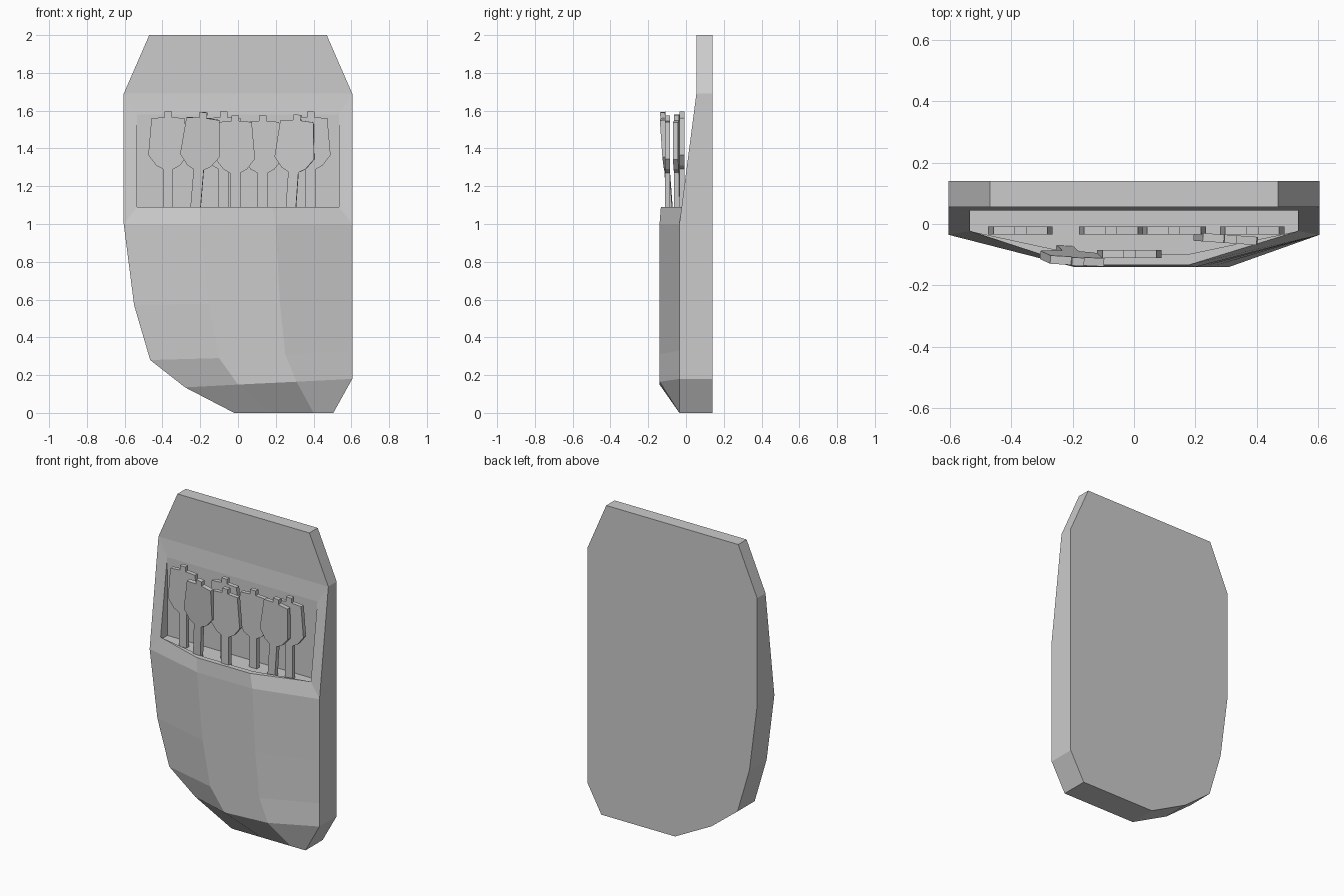
import bpy, bmesh
from math import radians
from mathutils import Matrix, Euler

if "Cube" in bpy.data.objects:
    bpy.data.objects.remove(bpy.data.objects["Cube"])

BACK, EDGE, FRONT = 0.14, -0.035, -0.14


def make_object(name, bm):
    bmesh.ops.recalc_face_normals(bm, faces=bm.faces)
    mesh = bpy.data.meshes.new(name)
    bm.to_mesh(mesh)
    bm.free()
    obj = bpy.data.objects.new(name, mesh)
    bpy.context.collection.objects.link(obj)
    return obj


# Pouch body: rows of four points (x, z) down the faceted front
bm = bmesh.new()
v = lambda x, y, z: bm.verts.new((x, y, z))
front_rows = [
    [(-.605, 1.0), (-.195, 1.0), (.20, 1.0), (.605, 1.0)],
    [(-.55, .57), (-.155, .575), (.22, .60), (.605, .60)],
    [(-.465, .28), (-.10, .29), (.25, .31), (.605, .33)],
    [(-.28, .135), (0, .15), (.31, .165), (.605, .18)],
]
rim = [v(-.535, -.023, 1.09), v(-.2, -.133, 1.09), v(.18, -.133, 1.09), v(.535, -.023, 1.09)]
rows = [rim]
for row in front_rows:
    rows.append([v(x, FRONT if 0 < i < 3 else EDGE, z) for i, (x, z) in enumerate(row)])
rows.append([v(x, EDGE, 0) for x in (-.02, .19, .40, .505)])
for a, b in zip(rows, rows[1:]):
    for i in range(3):
        bm.faces.new((a[i], a[i + 1], b[i + 1], b[i]))

# Upper panel and sloping frame around the opening
sl, sr = v(-.605, .055, 1.69), v(.605, .055, 1.69)
tl, tr = v(-.47, .055, 2), v(.47, .055, 2)
ol, orr = v(-.535, .044, 1.58), v(.535, .044, 1.58)
bm.faces.new((sl, sr, tr, tl))
bm.faces.new((sl, ol, orr, sr))
bm.faces.new((sl, rows[1][0], rim[0], ol))
bm.faces.new((sr, orr, rim[3], rows[1][3]))

# Pocket recess: rim strip, shallow floor, back wall and end walls
inner = [v(-.18, -.1, 1.09), v(.17, -.1, 1.09)]
floor = [v(-.535, -.023, 1.075), v(-.18, -.1, 1.075), v(.17, -.1, 1.075), v(.535, -.023, 1.075)]
fl, fr = v(-.535, .046, 1.075), v(.535, .046, 1.075)
lip = [rim[0], *inner, rim[3]]
bm.faces.new((rim[0], rim[1], inner[0]))
bm.faces.new((rim[1], rim[2], inner[1], inner[0]))
bm.faces.new((rim[2], rim[3], inner[1]))
for i in range(3):
    bm.faces.new((lip[i], lip[i + 1], floor[i + 1], floor[i]))
bm.faces.new((*floor, fr, fl))
bm.faces.new((fl, fr, orr, ol))
bm.faces.new((ol, rim[0], floor[0], fl))
bm.faces.new((orr, fr, floor[3], rim[3]))

# Side walls and flat back
outline = [tl, sl] + [r[0] for r in rows[1:]] + rows[-1][1:] + \
          [r[3] for r in reversed(rows[1:-1])] + [sr, tr]
back = [v(p.co.x, BACK, p.co.z) for p in outline]
n = len(outline)
for i in range(n):
    j = (i + 1) % n
    bm.faces.new((outline[i], outline[j], back[j], back[i]))
bm.faces.new(back)
make_object("pouch", bm)

# Paddle-shaped tools: half profile, height measured from the pocket floor
HALF = [(.02, .515), (.02, .485), (.088, .48), (.105, .285),
        (.063, .23), (.027, .21), (.027, -.01)]


def paddle(index, x, y, lift=0, roll=0, pitch=0, yaw=0, thick=.027):
    bm = bmesh.new()
    profile = HALF + [(-px, pz) for px, pz in reversed(HALF)]
    face = bm.faces.new([bm.verts.new((px, -thick / 2, pz + lift)) for px, pz in profile])
    ext = bmesh.ops.extrude_face_region(bm, geom=[face])
    bmesh.ops.translate(bm, vec=(0, thick, 0),
                        verts=[e for e in ext["geom"] if isinstance(e, bmesh.types.BMVert)])
    rot = Euler((radians(pitch), radians(roll), radians(yaw))).to_matrix().to_4x4()
    bm.transform(Matrix.Translation((x, y, 1.08)) @ rot)
    make_object(f"paddle_{index}", bm)


placements = [
    dict(x=-.37, y=-.021),
    dict(x=-.075, y=-.021),
    dict(x=.13, y=-.021, lift=-.02),
    dict(x=.385, y=-.021),
    dict(x=.28, y=-.047, lift=-.015, roll=4, yaw=-4),
    dict(x=-.015, y=-.098, lift=-.02),
    dict(x=-.225, y=-.085, roll=5, pitch=4, yaw=-3),
]
for i, p in enumerate(placements):
    paddle(i + 1, **p)
